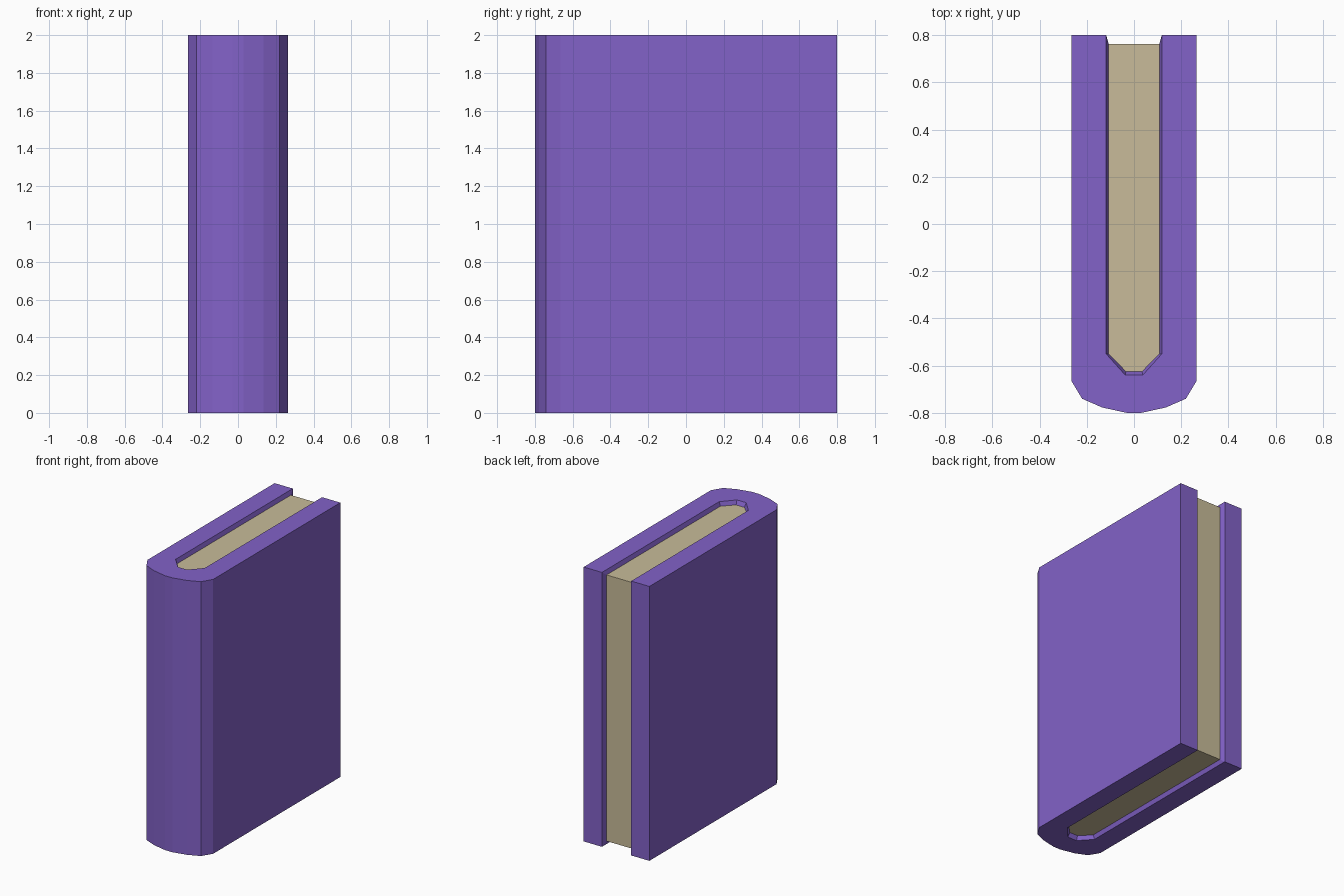
import bpy, bmesh

if "Cube" in bpy.data.objects:
    bpy.data.objects.remove(bpy.data.objects["Cube"])

HEIGHT, LIP = 2.0, 0.03


def mirrored(half):
    """Complete a profile running from the open +x end round the spine to -x."""
    return half + [(-x, y) for x, y in reversed(half)]


# Half profiles in plan: cover outside, widened rim of the recess, page block
outer = mirrored([(0.265, 0.80), (0.265, -0.665), (0.22, -0.74),
                  (0.135, -0.777), (0.03, -0.80)])
rim = mirrored([(0.118, 0.80), (0.118, -0.55), (0.037, -0.64)])
block = mirrored([(0.107, 0.762), (0.107, -0.55), (0.034, -0.625)])


def material(name, color):
    mat = bpy.data.materials.new(name)
    mat.diffuse_color = (*color, 1)
    mat.use_nodes = True
    mat.node_tree.nodes["Principled BSDF"].inputs["Base Color"].default_value = mat.diffuse_color
    return mat


def finish(bm, name, mat):
    bmesh.ops.recalc_face_normals(bm, faces=bm.faces[:])
    mesh = bpy.data.meshes.new(name)
    bm.to_mesh(mesh)
    bm.free()
    mesh.materials.append(mat)
    obj = bpy.data.objects.new(name, mesh)
    bpy.context.collection.objects.link(obj)
    return obj


def row(bm, profile, z):
    return [bm.verts.new((x, y, z)) for x, y in profile]


def strip(bm, a, b):
    """Wall of quads between two open rows of vertices."""
    for i in range(len(a) - 1):
        bm.faces.new((a[i], a[i + 1], b[i + 1], b[i]))


# Cover: U-shaped shell with a rounded spine and a bevelled recess edge
bm = bmesh.new()
out_low, out_high = row(bm, outer, 0), row(bm, outer, HEIGHT)
inner = [row(bm, rim, 0), row(bm, block, LIP),
         row(bm, block, HEIGHT - LIP), row(bm, rim, HEIGHT)]
strip(bm, out_low, out_high)
for a, b in zip(inner, inner[1:]):
    strip(bm, a, b)
bm.faces.new(out_low + inner[0][::-1])
bm.faces.new(out_high + inner[3][::-1])
for end in (0, -1):
    bm.faces.new((out_low[end], out_high[end], inner[3][end], inner[0][end]))
    bm.faces.new([r[end] for r in inner])
finish(bm, "cover", material("purple_cover", (0.225, 0.122, 0.58)))

# Pages: block filling the recess, set slightly below the cover edges
bm = bmesh.new()
low, high = row(bm, block, LIP), row(bm, block, HEIGHT - LIP)
strip(bm, low + low[:1], high + high[:1])
bm.faces.new(low)
bm.faces.new(high)
finish(bm, "pages", material("cream_paper", (0.58, 0.50, 0.32)))
